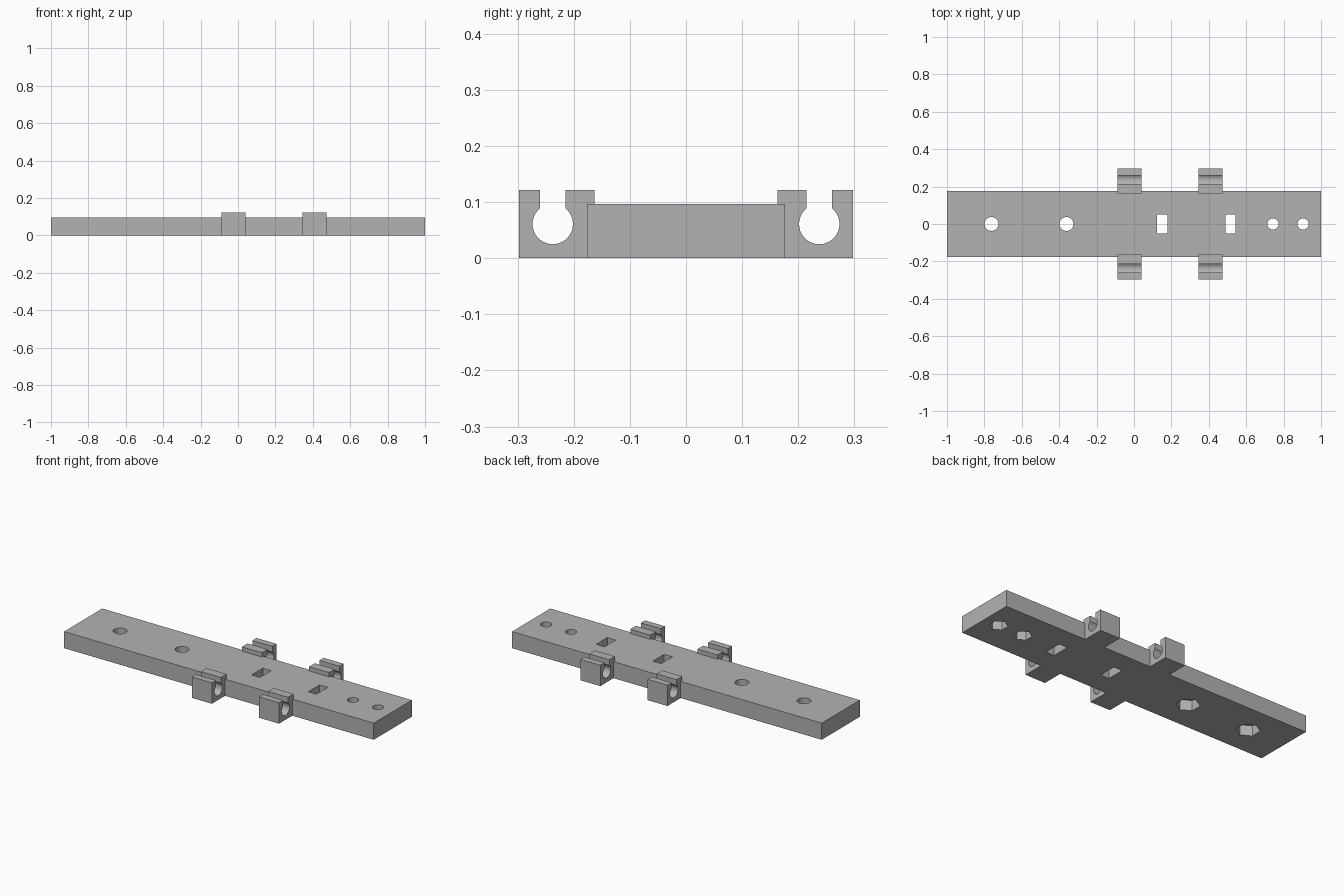
import bpy, bmesh, math
from mathutils import Matrix

cube = bpy.data.objects.get("Cube")
if cube:
    bpy.data.objects.remove(cube, do_unlink=True)

grey = bpy.data.materials.new("plain grey")
grey.use_nodes = True
colour = (0.45, 0.45, 0.45, 1)
grey.diffuse_color = colour
grey.node_tree.nodes["Principled BSDF"].inputs["Base Color"].default_value = colour

HALF_WIDTH, THICK = 0.176, 0.097


def add_object(name, bm):
    bmesh.ops.recalc_face_normals(bm, faces=bm.faces)
    mesh = bpy.data.meshes.new(name)
    bm.to_mesh(mesh)
    bm.free()
    mesh.materials.append(grey)
    obj = bpy.data.objects.new(name, mesh)
    bpy.context.collection.objects.link(obj)
    return obj


def box(name, x0, x1, half_y, z0, z1):
    bm = bmesh.new()
    bmesh.ops.create_cube(bm, size=1, matrix=Matrix.Translation(((x0 + x1) / 2, 0, (z0 + z1) / 2))
                          @ Matrix.Diagonal((x1 - x0, 2 * half_y, z1 - z0, 1)))
    return add_object(name, bm)


def prism(name, x, radius, sides, z0, z1):
    # first corner points along y
    bm = bmesh.new()
    bmesh.ops.create_cone(bm, cap_ends=True, segments=sides, radius1=radius, radius2=radius,
                          depth=z1 - z0, matrix=Matrix.Translation((x, 0, (z0 + z1) / 2)))
    return add_object(name, bm)


def finish(obj):
    bpy.ops.object.select_all(action='DESELECT')
    obj.select_set(True)
    bpy.context.view_layer.objects.active = obj
    bpy.ops.object.shade_smooth_by_angle(angle=math.radians(30))


# Flat bar with bolt holes, nut pockets underneath and two strap slots
bar = box("base_bar", -1, 1, HALF_WIDTH, 0, THICK)
cutters = []
for x, hole, nut in ((-0.762, 0.037, 0.063), (-0.361, 0.037, 0.063),
                     (0.743, 0.03, 0.048), (0.904, 0.03, 0.048)):
    cutters.append(prism("bolt_hole_cutter", x, hole, 32, -0.1, 0.2))
    cutters.append(prism("nut_pocket_cutter", x, nut, 6, -0.1, 0.06))
for x in (0.151, 0.517):
    cutters.append(box("slot_cutter", x - 0.027, x + 0.027, 0.052, -0.1, 0.2))

for cutter in cutters:
    mod = bar.modifiers.new("cut", 'BOOLEAN')
    mod.operation = 'DIFFERENCE'
    mod.solver = 'EXACT'
    mod.object = cutter
bpy.context.view_layer.update()
cut_mesh = bpy.data.meshes.new_from_object(bar.evaluated_get(bpy.context.evaluated_depsgraph_get()))
bar.modifiers.clear()
bar.data = cut_mesh
for cutter in cutters:
    bpy.data.objects.remove(cutter, do_unlink=True)
finish(bar)

# Rod clip profile: block with a round channel open at the top and a lip over the bar
TOP, OUTER, LIP = 0.122, 0.298, 0.163
ROD_Y, ROD_Z, ROD_R, GAP = 0.2375, 0.061, 0.036, 0.0225
start = math.acos(GAP / ROD_R)
sweep = math.pi + 2 * start
STEPS = 28
arc = [(ROD_Y + ROD_R * math.cos(start - sweep * i / STEPS),
        ROD_Z + ROD_R * math.sin(start - sweep * i / STEPS)) for i in range(STEPS + 1)]
profile = ([(HALF_WIDTH, 0), (OUTER, 0), (OUTER, TOP), (ROD_Y + GAP, TOP)] + arc
           + [(ROD_Y - GAP, TOP), (LIP, TOP), (LIP, THICK), (HALF_WIDTH, THICK)])


def rod_clip(name, x0, x1, side):
    bm = bmesh.new()
    face = bm.faces.new([bm.verts.new((x0, side * y, z)) for y, z in profile])
    out = bmesh.ops.extrude_face_region(bm, geom=[face], use_keep_orig=True)
    verts = [v for v in out["geom"] if isinstance(v, bmesh.types.BMVert)]
    bmesh.ops.translate(bm, verts=verts, vec=(x1 - x0, 0, 0))
    finish(add_object(name, bm))


for place, x in (("middle", -0.089), ("end", 0.345)):
    for label, side in (("front", -1), ("back", 1)):
        rod_clip(f"{label}_{place}_rod_clip", x, x + 0.129, side)
